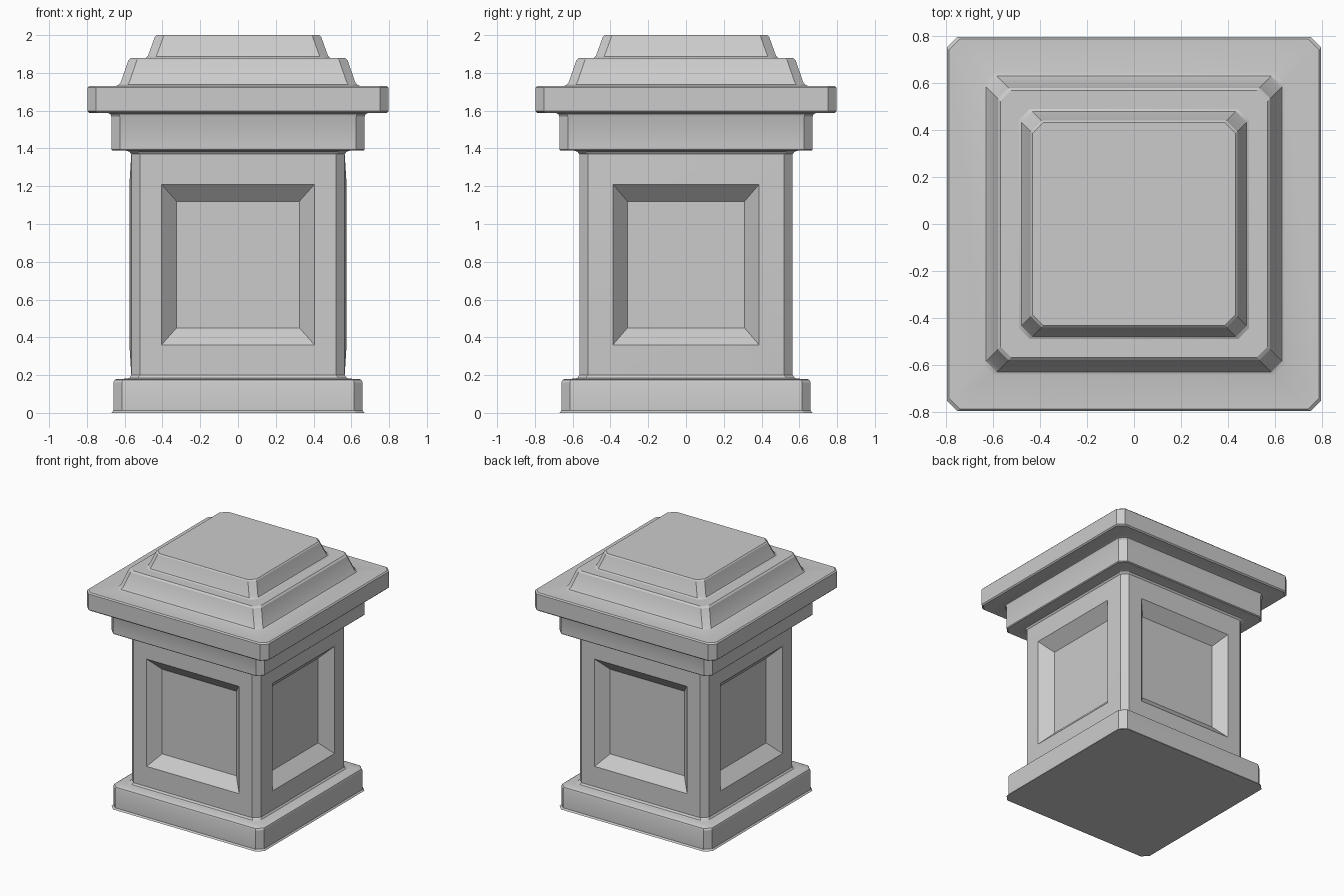
import bpy, bmesh, math
from mathutils import Matrix

if "Cube" in bpy.data.objects:
    bpy.data.objects.remove(bpy.data.objects["Cube"])

CH = 0.045  # corner chamfer shared by every tier


def ring(bm, h, z):
    """Chamfered-square loop of half-width h at height z."""
    c = h - CH
    pts = [(c, -h), (h, -c), (h, c), (c, h), (-c, h), (-h, c), (-h, -c), (-c, -h)]
    return [bm.verts.new((x, y, z)) for x, y in pts]


def bridge(bm, a, b):
    n = len(a)
    for i in range(n):
        j = (i + 1) % n
        bm.faces.new((a[i], a[j], b[j], b[i]))


def finish(bm, name):
    me = bpy.data.meshes.new(name)
    bm.to_mesh(me)
    bm.free()
    ob = bpy.data.objects.new(name, me)
    bpy.context.collection.objects.link(ob)
    bpy.ops.object.select_all(action='DESELECT')
    ob.select_set(True)
    bpy.context.view_layer.objects.active = ob
    bpy.ops.object.shade_smooth_by_angle(angle=math.radians(25))
    return ob


def loft(name, profile, close_bottom=False, close_top=False):
    bm = bmesh.new()
    rings = [ring(bm, h, z) for h, z in profile]
    for a, b in zip(rings, rings[1:]):
        bridge(bm, a, b)
    if close_bottom:
        bm.faces.new(rings[0][::-1])
    if close_top:
        bm.faces.new(rings[-1])
    return finish(bm, name)


# Plinth with a small foot flare and a fillet up to the shaft
loft("plinth", [(0.67, 0), (0.66, 0.012), (0.66, 0.16), (0.655, 0.173), (0.642, 0.18),
                (0.59, 0.181), (0.575, 0.186), (0.565, 0.2)], close_bottom=True)

# Neck block, cap slab and two stepped tiers
loft("capital", [(0.565, 1.37), (0.575, 1.383), (0.59, 1.388), (0.664, 1.388),
                 (0.67, 1.394), (0.67, 1.568), (0.676, 1.582), (0.69, 1.588),
                 (0.788, 1.588), (0.797, 1.597), (0.797, 1.722), (0.788, 1.731),
                 (0.645, 1.731), (0.63, 1.738), (0.62, 1.752), (0.58, 1.868),
                 (0.568, 1.879), (0.49, 1.879), (0.48, 1.886), (0.473, 1.9),
                 (0.44, 1.992), (0.432, 2.0)], close_top=True)

# Shaft: four recessed panels joined by chamfered corners
S, Z0, Z1, DEPTH = 0.565, 0.2, 1.37, 0.08
bm = bmesh.new()
for k in range(4):
    side = k % 2
    rim_w, in_w = (0.387, 0.31) if side else (0.405, 0.325)
    bulge = 0.01 if side else 0.0
    rot = Matrix.Rotation(k * math.pi / 2, 3, 'Z')

    def rect(w, d, z0, z1):
        vs = [bm.verts.new((x, -d, z)) for x, z in ((-w, z0), (w, z0), (w, z1), (-w, z1))]
        bmesh.ops.rotate(bm, verts=vs, cent=(0, 0, 0), matrix=rot)
        return vs

    loops = [rect(S - CH, S, Z0, Z1), rect(rim_w, S + bulge, 0.36, 1.21),
             rect(in_w, S - DEPTH, 0.45, 1.12)]
    for a, b in zip(loops, loops[1:]):
        bridge(bm, a, b)
    bm.faces.new(loops[-1])
    # corner strip
    c = [bm.verts.new(rot @ Matrix.Identity(3) @ v) for v in
         (Matrix(((S - CH, -S, Z0), (S, -(S - CH), Z0), (S, -(S - CH), Z1)))[i] for i in range(3))]
    c.append(bm.verts.new(c[0].co + c[2].co - c[1].co))
    bm.faces.new(c)
bmesh.ops.remove_doubles(bm, verts=bm.verts, dist=0.0005)
bmesh.ops.recalc_face_normals(bm, faces=bm.faces)
# keep normals outward
if sum(f.normal.dot(f.calc_center_median()) for f in bm.faces) < 0:
    bmesh.ops.reverse_faces(bm, faces=bm.faces)
finish(bm, "shaft")
